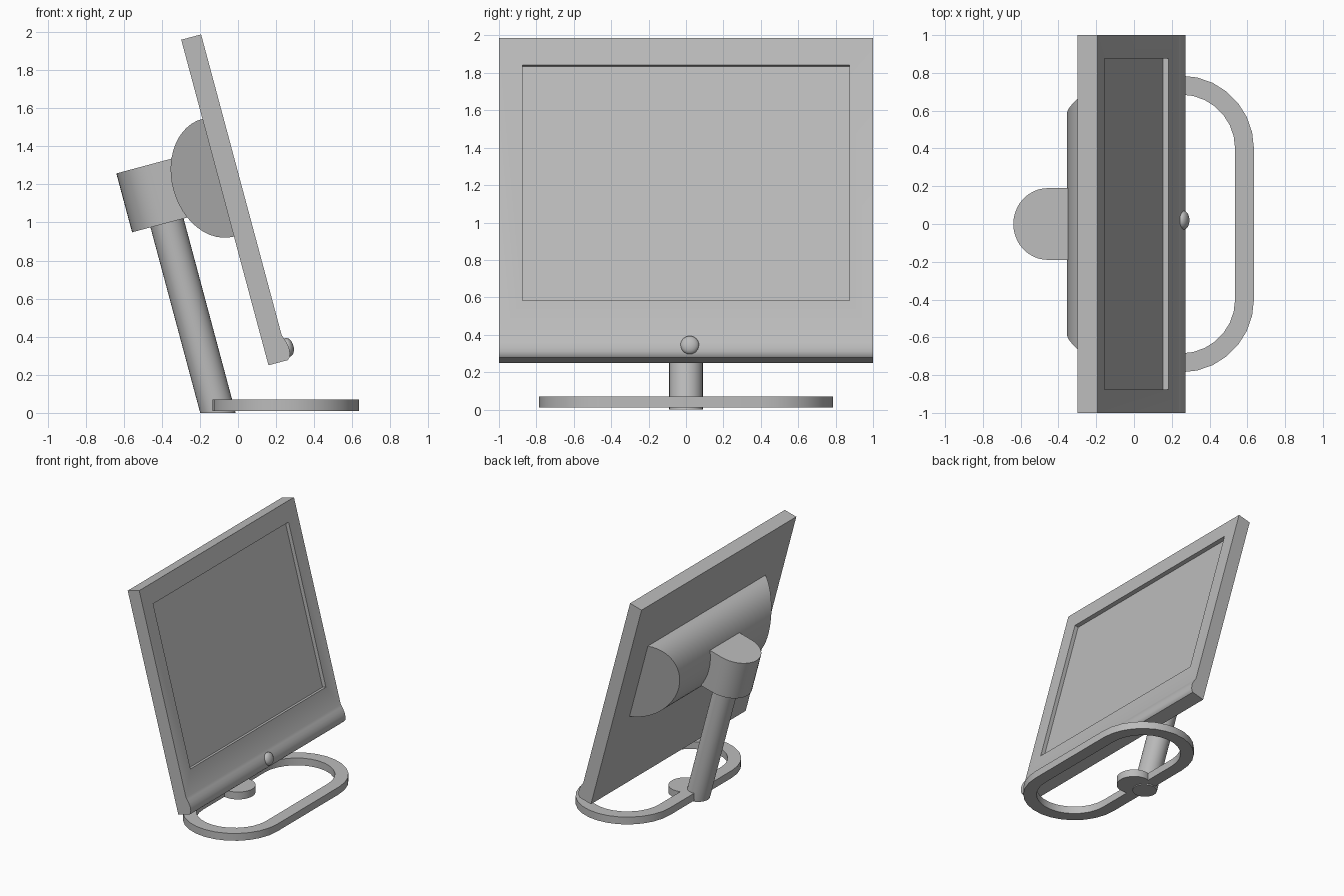
import bpy, bmesh, math
from math import cos, sin, pi
from mathutils import Matrix

cube = bpy.data.objects.get("Cube")
if cube:
    bpy.data.objects.remove(cube)

grey = bpy.data.materials.new("plain_grey")
grey.use_nodes = True
GREY = (0.5, 0.5, 0.5, 1)
grey.diffuse_color = GREY
grey.node_tree.nodes["Principled BSDF"].inputs["Base Color"].default_value = GREY

# Tilted frame shared by the panel and its arm: origin at the panel's lower back edge
TILT = math.radians(15)
FRAME = Matrix.Translation((0.16, 0, 0.25)) @ Matrix.Rotation(-TILT, 4, 'Y')


def finish(name, bm, matrix=None):
    bmesh.ops.recalc_face_normals(bm, faces=bm.faces)
    mesh = bpy.data.meshes.new(name)
    bm.to_mesh(mesh)
    bm.free()
    mesh.materials.append(grey)
    obj = bpy.data.objects.new(name, mesh)
    bpy.context.collection.objects.link(obj)
    if matrix:
        obj.matrix_world = matrix
    bpy.ops.object.select_all(action='DESELECT')
    obj.select_set(True)
    bpy.context.view_layer.objects.active = obj
    bpy.ops.object.shade_smooth_by_angle(angle=math.radians(32))
    return obj


def loft(loops, closed=False):
    """Skin matching loops of points; cap the ends, or join last to first."""
    bm = bmesh.new()
    rings = [[bm.verts.new(p) for p in loop] for loop in loops]
    pairs = list(zip(rings, rings[1:]))
    if closed:
        pairs.append((rings[-1], rings[0]))
    else:
        bm.faces.new(rings[0])
        bm.faces.new(rings[-1])
    n = len(rings[0])
    for a, b in pairs:
        for i in range(n):
            j = (i + 1) % n
            bm.faces.new((a[i], a[j], b[j], b[i]))
    return bm


def arc(cx, cy, rx, ry, start, end, steps):
    return [(cx + rx * cos(start + (end - start) * i / steps),
             cy + ry * sin(start + (end - start) * i / steps)) for i in range(steps + 1)]


# Display panel with a rolled lower lip and a recessed screen
T = 0.108
profile = [(0, 0), (0, 1.77), (T, 1.77), (T, 0.135), (0.115, 0.115), (0.123, 0.09),
           (0.128, 0.06), (0.125, 0.03), (0.117, 0.01), (0.105, 0)]
bm = loft([[(x, y, z) for x, z in profile] for y in (-1, 1)])
bmesh.ops.recalc_face_normals(bm, faces=bm.faces)
front = max((f for f in bm.faces if f.normal.x > 0.99), key=lambda f: f.calc_area())
bmesh.ops.inset_individual(bm, faces=[front], thickness=0.1)
middle = front.calc_center_median().z
for v in front.verts:
    v.co.y = math.copysign(0.875, v.co.y)
    v.co.z = 1.62 if v.co.z > middle else 0.315
# Sink the screen straight back
sunk = bmesh.ops.extrude_discrete_faces(bm, faces=[front])["faces"][0]
for v in sunk.verts:
    v.co.x -= 0.031
finish("display_panel", bm, FRAME)

# Power button on the lip
bm = bmesh.new()
bmesh.ops.create_uvsphere(bm, u_segments=24, v_segments=12, radius=0.05)
bmesh.ops.scale(bm, vec=(0.6, 1, 1), verts=bm.verts)
finish("power_button", bm, FRAME @ Matrix.Translation((0.123, 0.02, 0.065)))

# Rear housing: half ellipse whose ends slope inward away from the panel
MID = 1.02
half = arc(0, MID, 0.244, 0.32, pi / 2, 3 * pi / 2, 24)
bm = loft([[(x, s * (0.76 + 0.74 * x), z) for x, z in half] for s in (-1, 1)])
finish("rear_housing", bm, FRAME)

# Arm head: rounded back, straight sides running into the housing
ARM = -0.321
outline = arc(ARM, 0, 0.19, 0.19, pi / 2, 3 * pi / 2, 20)
outline += [(-0.1, -0.19), (-0.1, 0.19)]
bm = loft([[(x, y, MID + h) for x, y in outline] for h in (-0.16, 0.16)])
finish("arm_head", bm, FRAME)

# Leaning pole, cut level with the ground
circle = arc(ARM, 0, 0.09, 0.09, 0, 2 * pi, 32)[:-1]
foot = [(x, y, -(0.25 + sin(TILT) * x) / cos(TILT)) for x, y in circle]
bm = loft([foot, [(x, y, MID - 0.12) for x, y in circle]])
finish("pole", bm, FRAME)


# Oval base ring
def stadium(r, z):
    pts = arc(0.25, 0.4, r, r, 0, pi, 14) + arc(0.25, -0.4, r, r, pi, 2 * pi, 14)
    return [(x, y, z) for x, y in pts]


LOW, HIGH = 0.01, 0.07
bm = loft([stadium(0.385, LOW), stadium(0.385, HIGH),
           stadium(0.285, HIGH), stadium(0.285, LOW)], closed=True)
finish("base_ring", bm)

# Disc joining the pole to the ring
disc = arc(0, 0, 0.13, 0.13, 0, 2 * pi, 32)[:-1]
finish("base_hub", loft([[(x, y, z) for x, y in disc] for z in (LOW, HIGH)]))
